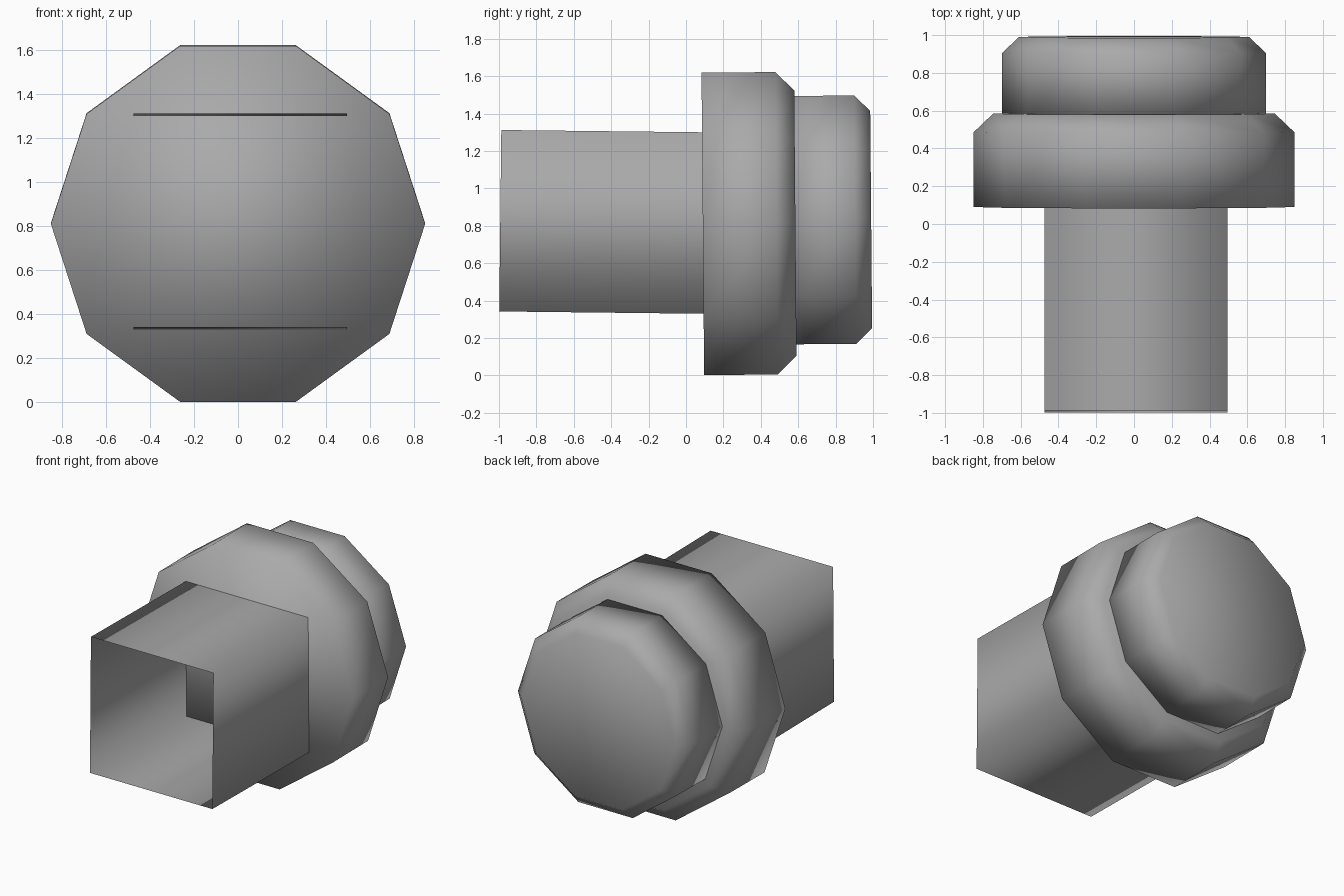
import bpy
import bmesh
import math

cube = bpy.data.objects.get("Cube")
if cube:
    bpy.data.objects.remove(cube, do_unlink=True)

# Single plain grey material
grey = bpy.data.materials.new("plain grey")
grey.use_nodes = True
colour = (0.4, 0.4, 0.4, 1.0)
grey.diffuse_color = colour
grey.node_tree.nodes["Principled BSDF"].inputs["Base Color"].default_value = colour


def polygon(radius, sides=10):
    """Outline in the x-z plane with a corner on +x."""
    return [(radius * math.cos(math.tau * i / sides),
             radius * math.sin(math.tau * i / sides)) for i in range(sides)]


def loft(name, sections, location, tilt, capped):
    """Join (y, outline) sections into a smooth-shaded body along y."""
    bm = bmesh.new()
    rings = [[bm.verts.new((x, y, z)) for x, z in outline]
             for y, outline in sections]
    n = len(rings[0])
    for a, b in zip(rings, rings[1:]):
        for i in range(n):
            j = (i + 1) % n
            bm.faces.new((a[i], b[i], b[j], a[j]))
    if capped:
        bm.faces.new(rings[0])
        bm.faces.new(rings[-1][::-1])
    bmesh.ops.recalc_face_normals(bm, faces=bm.faces[:])
    for face in bm.faces:
        face.smooth = True
    mesh = bpy.data.meshes.new(name)
    bm.to_mesh(mesh)
    bm.free()
    mesh.materials.append(grey)
    obj = bpy.data.objects.new(name, mesh)
    obj.location = location
    obj.rotation_euler.x = math.radians(tilt)
    bpy.context.collection.objects.link(obj)
    return obj


# Wide ten-sided collar with a bevelled back rim
loft("collar", [(0.0, polygon(0.85)), (0.395, polygon(0.85)),
                (0.495, polygon(0.745))], (0, 0.09, 0.81), 0.5, True)

# Smaller ten-sided cap behind the collar
loft("end_cap", [(0.0, polygon(0.698)), (0.325, polygon(0.698)),
                 (0.41, polygon(0.61))], (0, 0.58, 0.83), 0.5, True)

# Thin square tube, open at the front
square = [(-0.485, -0.485), (0.485, -0.485), (0.485, 0.485), (-0.485, 0.485)]
loft("square_tube", [(0.0, square), (1.094, square)],
     (0.011, -0.993, 0.827), -0.65, False)
